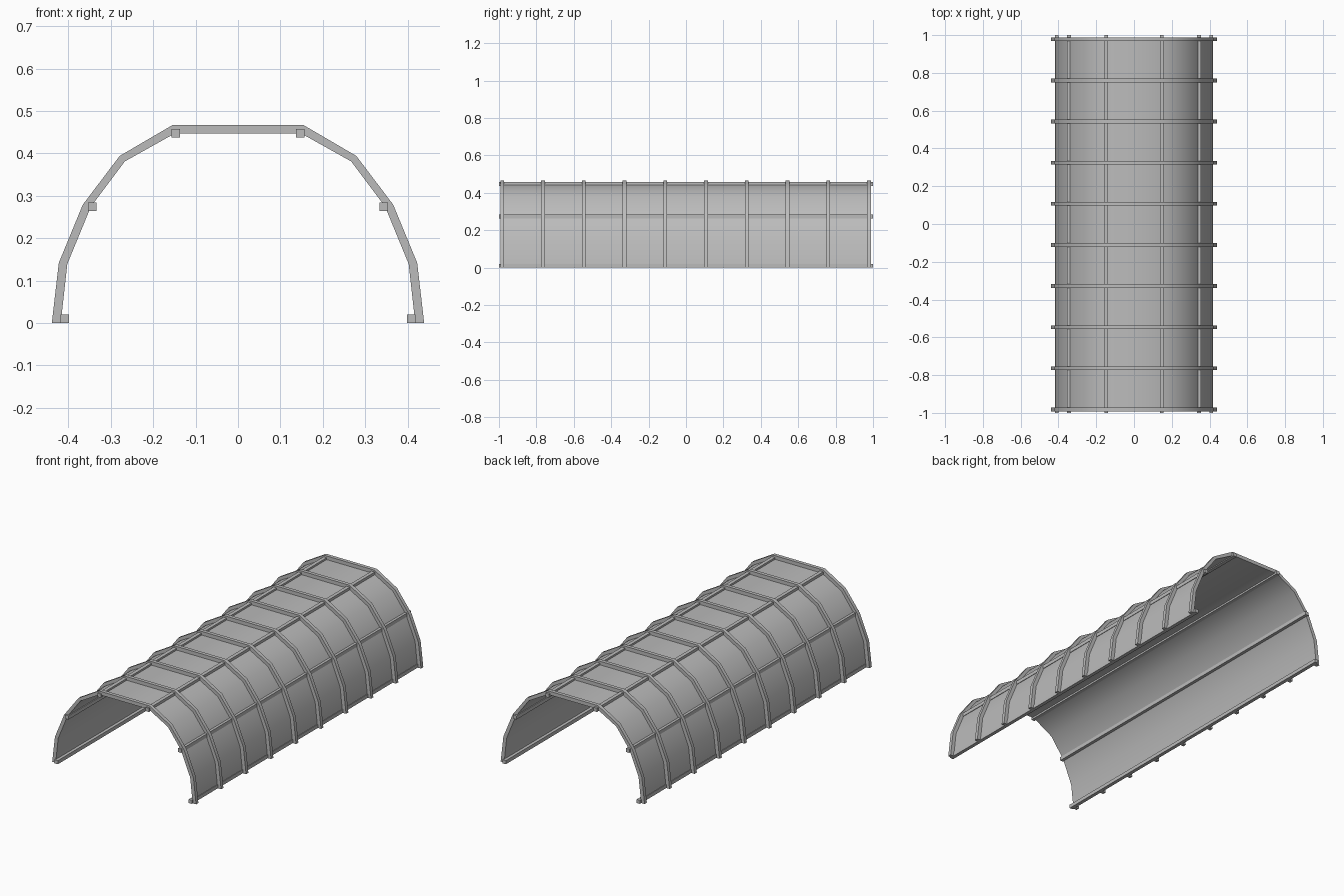
import bpy, bmesh, math
from mathutils import Vector

cube = bpy.data.objects.get("Cube")
if cube:
    bpy.data.objects.remove(cube, do_unlink=True)

# One painted metal colour
grey = bpy.data.materials.new("plain grey")
grey.use_nodes = True
grey.diffuse_color = (0.5, 0.5, 0.5, 1)
grey.node_tree.nodes["Principled BSDF"].inputs["Base Color"].default_value = (0.5, 0.5, 0.5, 1)

# Half arch profiles (x, z), foot to roof
OUTER = [(0.439, 0), (0.4225, 0.142), (0.366, 0.279), (0.279, 0.394), (0.154, 0.467)]
INNER = [(0.418, 0), (0.4025, 0.139), (0.347, 0.274), (0.267, 0.381), (0.149, 0.447)]
RIBS = 10
FIRST, LAST = -0.982, 0.978
BAR = 0.02


def full_arch(half):
    return half + [(-x, z) for x, z in reversed(half)]


def make_object(name, bm, smooth):
    mesh = bpy.data.meshes.new(name)
    bm.to_mesh(mesh)
    bm.free()
    mesh.materials.append(grey)
    obj = bpy.data.objects.new(name, mesh)
    bpy.context.collection.objects.link(obj)
    if smooth:
        bpy.ops.object.select_all(action='DESELECT')
        obj.select_set(True)
        bpy.context.view_layer.objects.active = obj
        bpy.ops.object.shade_smooth_by_angle(angle=math.radians(35))
    return obj


def sweep(bm, profile, y0, y1, closed=False):
    """Extrude an x-z profile along y as a strip of quads."""
    front = [bm.verts.new((x, y0, z)) for x, z in profile]
    back = [bm.verts.new((x, y1, z)) for x, z in profile]
    n = len(profile)
    for i in range(n if closed else n - 1):
        j = (i + 1) % n
        bm.faces.new((front[i], front[j], back[j], back[i]))
    return front, back


# Arched ribs
outer, inner = full_arch(OUTER), full_arch(INNER)
for k in range(RIBS):
    y = FIRST + (LAST - FIRST) * k / (RIBS - 1)
    bm = bmesh.new()
    loop = outer + inner[::-1]
    n = len(loop)
    for ring in sweep(bm, loop, y - BAR / 2, y + BAR / 2, closed=True):
        for i in range(len(outer) - 1):
            bm.faces.new((ring[i], ring[i + 1], ring[n - 2 - i], ring[n - 1 - i]))
    bmesh.ops.recalc_face_normals(bm, faces=bm.faces)
    make_object(f"arch_rib_{k + 1}", bm, True)

# Thin skin under the ribs
bm = bmesh.new()
sweep(bm, inner, FIRST - 0.004, LAST + 0.004)
bm.normal_update()
for face in bm.faces:
    if face.normal.dot(Vector((face.calc_center_median().x, 0, face.calc_center_median().z))) < 0:
        face.normal_flip()
make_object("skin", bm, True)

# Lengthwise rails on both sides
RAILS = {"foot_rail": (0.409, 0.01), "middle_rail": (0.344, 0.274), "roof_rail": (0.147, 0.447)}
for name, (x, z) in RAILS.items():
    for side, sign in (("left", 1), ("right", -1)):
        bm = bmesh.new()
        bmesh.ops.create_cube(bm, size=1)
        bmesh.ops.scale(bm, vec=(BAR, 2, BAR), verts=bm.verts)
        bmesh.ops.translate(bm, vec=(sign * x, 0, z), verts=bm.verts)
        make_object(f"{side}_{name}", bm, False)
